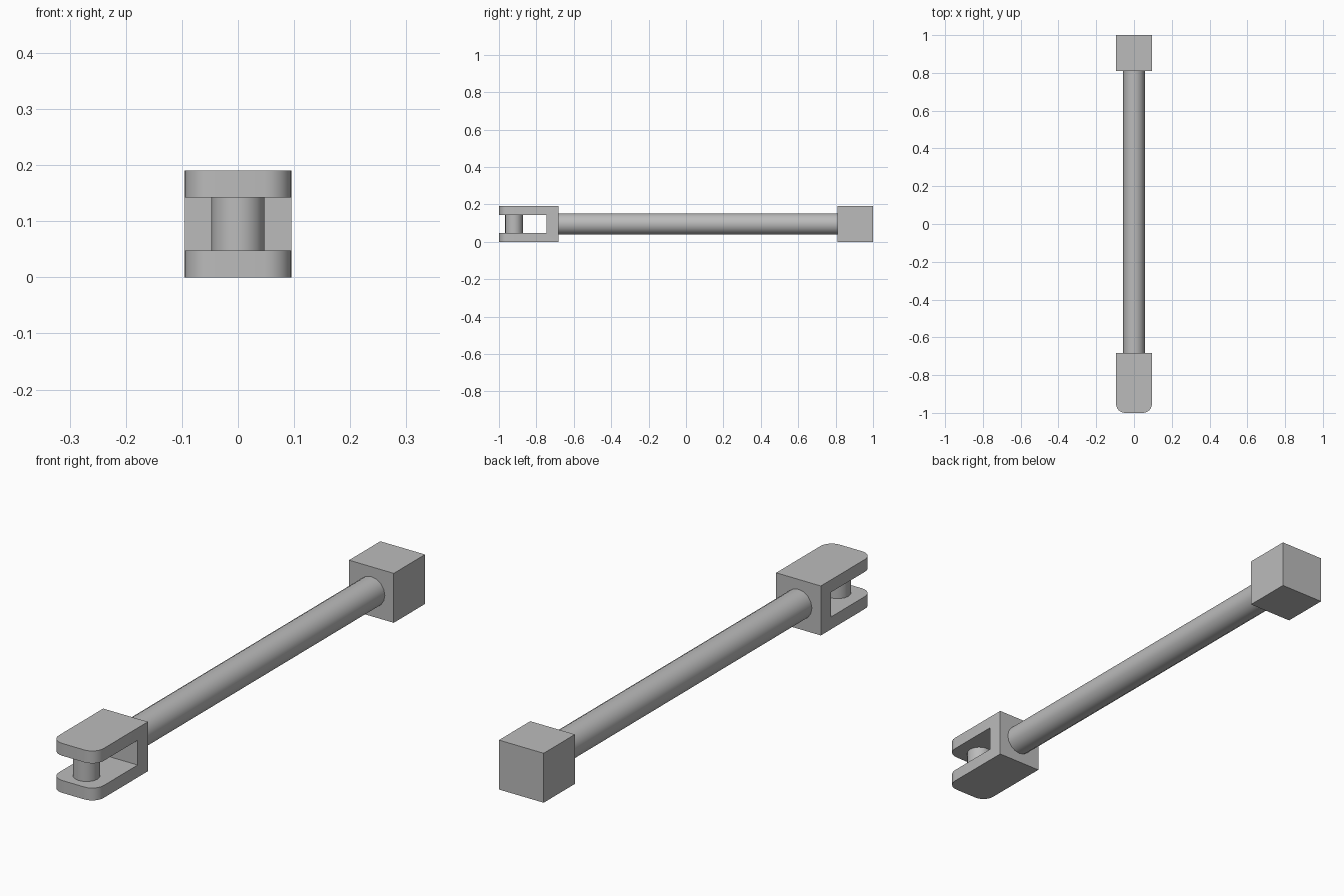
import bpy, bmesh, math
from mathutils import Matrix

cube = bpy.data.objects.get("Cube")
if cube:
    bpy.data.objects.remove(cube, do_unlink=True)

HALF = 0.095          # half width of the end blocks
MID = HALF            # height of the rod axis
SLOT = 0.0475         # half height of the fork opening

grey = bpy.data.materials.new("plain grey")
grey.use_nodes = True
colour = (0.5, 0.5, 0.5, 1)
grey.diffuse_color = colour
grey.node_tree.nodes["Principled BSDF"].inputs["Base Color"].default_value = colour


def finish(name, bm):
    bmesh.ops.recalc_face_normals(bm, faces=bm.faces)
    mesh = bpy.data.meshes.new(name)
    bm.to_mesh(mesh)
    bm.free()
    mesh.materials.append(grey)
    obj = bpy.data.objects.new(name, mesh)
    bpy.context.collection.objects.link(obj)
    bpy.ops.object.select_all(action='DESELECT')
    obj.select_set(True)
    bpy.context.view_layer.objects.active = obj
    bpy.ops.object.shade_smooth_by_angle(angle=math.radians(35))
    return obj


def cylinder(name, radius, length, sides, place):
    bm = bmesh.new()
    bmesh.ops.create_cone(bm, cap_ends=True, segments=sides, radius1=radius,
                          radius2=radius, depth=length, matrix=place)
    return finish(name, bm)


# Square block at the back end
bm = bmesh.new()
bmesh.ops.create_cube(bm, size=2 * HALF, matrix=Matrix.Translation((0, 1 - HALF, MID)))
finish("end_block", bm)

# Fork: C-shaped side profile extruded across the width
top, low, high = 2 * HALF, MID - SLOT, MID + SLOT
front, slot_back, back = -1, -0.745, -0.683
profile = [(front, 0), (back, 0), (back, top), (front, top),
           (front, high), (slot_back, high), (slot_back, low), (front, low)]
bm = bmesh.new()
face = bm.faces.new([bm.verts.new((-HALF, y, z)) for y, z in profile])
extruded = bmesh.ops.extrude_face_region(bm, geom=[face])["geom"]
bmesh.ops.translate(bm, vec=(2 * HALF, 0, 0),
                    verts=[g for g in extruded if isinstance(g, bmesh.types.BMVert)])
# Round the upright front corners of both prongs
corners = [e for e in bm.edges if all(abs(v.co.y - front) < 1e-4 for v in e.verts)
           and abs(e.verts[0].co.z - e.verts[1].co.z) > 0.01]
bmesh.ops.bevel(bm, geom=corners, offset=0.048, segments=6, profile=0.5,
                affect='EDGES')
finish("fork", bm)

# Pin between the prongs
cylinder("fork_pin", 0.0475, 2 * SLOT, 16, Matrix.Translation((0, -0.92, MID)))

# Long rod joining the fork and the block
rod_end = 1 - 2 * HALF
cylinder("rod", 0.057, rod_end - back, 16,
         Matrix.Translation((0, (rod_end + back) / 2, MID)) @ Matrix.Rotation(math.pi / 2, 4, 'X'))
